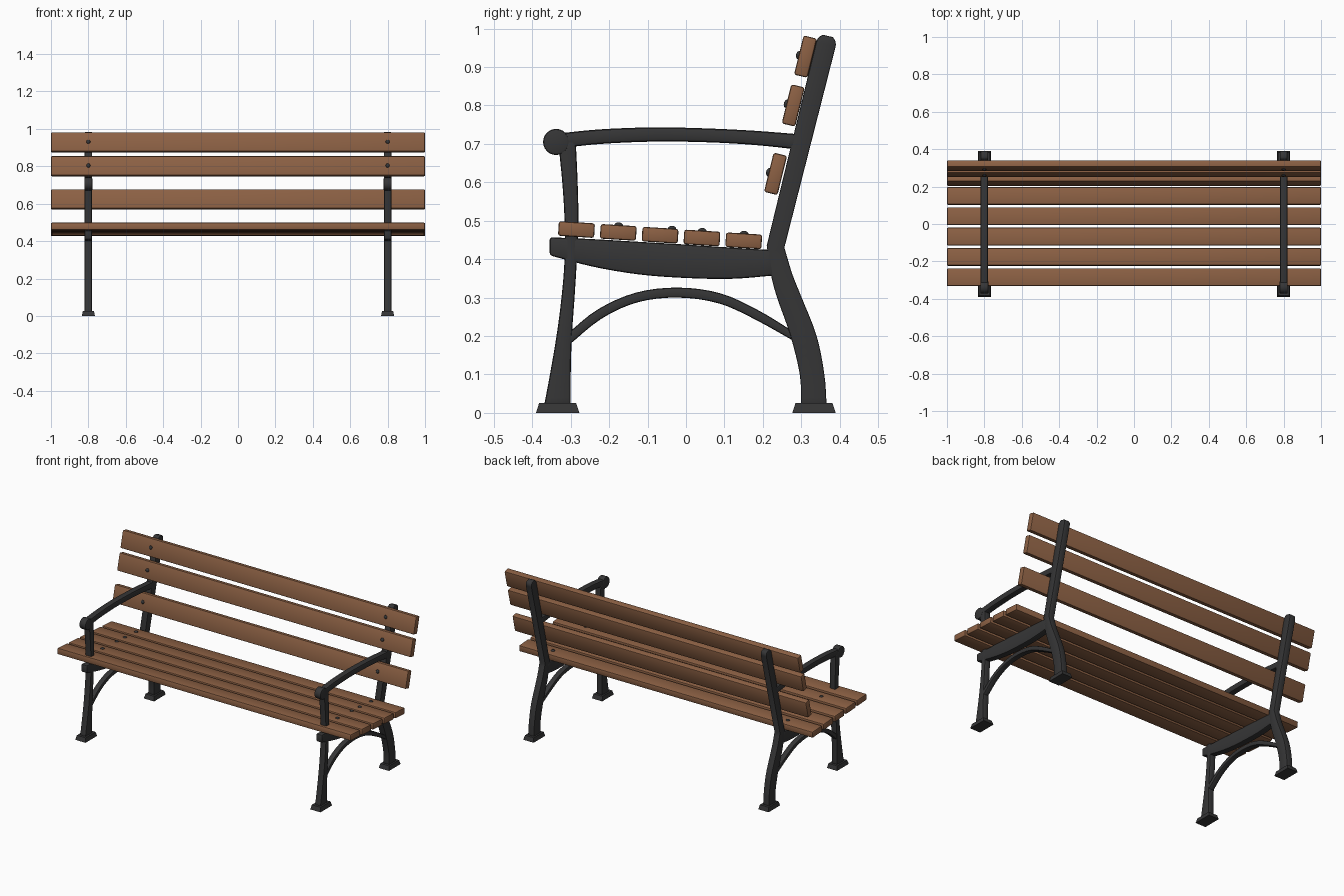
import bpy, bmesh, math
from mathutils import Vector, Matrix

if "Cube" in bpy.data.objects:
    bpy.data.objects.remove(bpy.data.objects["Cube"])

SIDE_X = 0.8      # distance of each iron frame from the middle


def material(name, rgb):
    m = bpy.data.materials.new(name)
    m.diffuse_color = (*rgb, 1)
    m.use_nodes = True
    m.node_tree.nodes["Principled BSDF"].inputs["Base Color"].default_value = m.diffuse_color
    return m


WOOD = material("brown wood", (0.26, 0.117, 0.057))
IRON = material("dark iron", (0.036, 0.036, 0.037))


def finish(name, bm, mat, bevel=0.0, segments=2, mirror=True):
    """Round the sharp edges, make the object and mirror it to the other side."""
    bmesh.ops.recalc_face_normals(bm, faces=bm.faces)
    if bevel:
        sharp = [e for e in bm.edges if e.calc_face_angle(0) > 0.75]
        bmesh.ops.bevel(bm, geom=sharp, offset=bevel, segments=segments,
                        profile=0.5, affect='EDGES', clamp_overlap=True)
    me = bpy.data.meshes.new(name)
    bm.to_mesh(me)
    bm.free()
    me.materials.append(mat)
    ob = bpy.data.objects.new(name, me)
    bpy.context.collection.objects.link(ob)
    bpy.ops.object.select_all(action='DESELECT')
    ob.select_set(True)
    bpy.context.view_layer.objects.active = ob
    bpy.ops.object.shade_smooth_by_angle(angle=math.radians(35))
    if mirror:
        ob.modifiers.new("mirror", 'MIRROR').use_clip = False
    return ob


def smooth(points, steps=4):
    """Catmull-Rom curve through (y, z) points."""
    p = [Vector(q) for q in points]
    p = [2 * p[0] - p[1]] + p + [2 * p[-1] - p[-2]]
    out = []
    for a, b, c, d in zip(p, p[1:], p[2:], p[3:]):
        for i in range(steps):
            t = i / steps
            out.append(0.5 * (2 * b + (c - a) * t + (2 * a - 5 * b + 4 * c - d) * t ** 2
                              + (3 * b - a - 3 * c + d) * t ** 3))
    return out + [p[-2]]


def bar(name, edge_a, edge_b, width=0.04, bevel=0.007):
    """Solid bar between two matching side-view edges, extruded along x."""
    bm = bmesh.new()
    rings = []
    for a, b in zip(edge_a, edge_b):
        rings.append([bm.verts.new((SIDE_X + s * width / 2, q[0], q[1]))
                      for s, q in ((-1, a), (1, a), (1, b), (-1, b))])
    for r, s in zip(rings, rings[1:]):
        for i in range(4):
            j = (i + 1) % 4
            bm.faces.new((r[i], r[j], s[j], s[i]))
    bm.faces.new(rings[0])
    bm.faces.new(rings[-1])
    return finish(name, bm, IRON, bevel)


# Back leg sweeping up into the leaning post with a rounded top
left = smooth([(0.300, 0.02), (0.296, 0.10), (0.272, 0.20), (0.237, 0.30), (0.221, 0.36), (0.21, 0.435)])
right = smooth([(0.366, 0.02), (0.360, 0.10), (0.340, 0.20), (0.301, 0.30), (0.277, 0.36), (0.256, 0.43)])
u = Vector((0.24, 0.97)).normalized()
n = Vector((u.y, -u.x))
for k in range(5):
    a = math.radians(15 * k)
    c = Vector((0.364, 0.959)) + u * 0.026 * math.sin(a)
    left.append(c - n * 0.026 * math.cos(a))
    right.append(c + n * 0.026 * math.cos(a))
bar("back_leg_and_post", left, right)

# Front leg rising through the seat to the armrest
bar("front_leg",
    smooth([(-0.369, 0.02), (-0.354, 0.10), (-0.337, 0.20), (-0.324, 0.30), (-0.316, 0.40),
            (-0.316, 0.50), (-0.322, 0.60), (-0.333, 0.71)]),
    smooth([(-0.300, 0.02), (-0.300, 0.10), (-0.297, 0.20), (-0.290, 0.30), (-0.284, 0.40),
            (-0.280, 0.50), (-0.282, 0.60), (-0.287, 0.71)]))

# Seat rail with a bowed underside
bar("seat_rail",
    smooth([(-0.355, 0.457), (-0.24, 0.452), (-0.12, 0.445), (0.0, 0.438), (0.12, 0.430), (0.235, 0.423)]),
    smooth([(-0.355, 0.410), (-0.24, 0.380), (-0.12, 0.360), (0.0, 0.351), (0.12, 0.349), (0.235, 0.358)]))

# Arched brace between the legs
bar("arched_brace",
    smooth([(-0.31, 0.205), (-0.23, 0.269), (-0.13, 0.313), (-0.02, 0.326), (0.09, 0.311), (0.19, 0.266), (0.29, 0.205)]),
    smooth([(-0.31, 0.172), (-0.22, 0.245), (-0.125, 0.288), (-0.02, 0.300), (0.085, 0.285), (0.18, 0.243), (0.30, 0.176)]),
    width=0.034, bevel=0.006)

# Armrest and its rounded scroll end
bar("armrest",
    smooth([(-0.335, 0.727), (-0.22, 0.738), (-0.08, 0.743), (0.06, 0.740), (0.18, 0.734), (0.295, 0.725)]),
    smooth([(-0.335, 0.688), (-0.22, 0.700), (-0.08, 0.706), (0.06, 0.704), (0.18, 0.697), (0.295, 0.685)]),
    bevel=0.009)
bm = bmesh.new()
bmesh.ops.create_cone(bm, cap_ends=True, segments=24, radius1=0.034, radius2=0.034, depth=0.044,
                      matrix=Matrix.Translation((SIDE_X, -0.338, 0.705)) @ Matrix.Rotation(math.pi / 2, 4, 'Y'))
finish("armrest_scroll", bm, IRON, 0.006)

# Flared feet
for name, y in (("front_foot", -0.334), ("back_foot", 0.333)):
    bm = bmesh.new()
    bmesh.ops.create_cube(bm, size=1)
    for v in bm.verts:
        k = 0.85 if v.co.z > 0 else 1
        v.co = (SIDE_X + v.co.x * 0.07 * k, y + v.co.y * 0.113 * k, (v.co.z + 0.5) * 0.026)
    finish(name, bm, IRON)


def slat(name, y, z, width, thick, tilt, bolt=0.0):
    """Plank along x; its outer face is local +z. bolt = offset across, None for no bolt."""
    frame = Matrix.Translation((0, y, z)) @ Matrix.Rotation(tilt, 4, 'X')
    bm = bmesh.new()
    bmesh.ops.create_cube(bm, size=1, matrix=frame @ Matrix.Diagonal((2, width, thick, 1)))
    finish(name, bm, WOOD, 0.006, mirror=False)
    if bolt is not None:
        bm = bmesh.new()
        bmesh.ops.create_uvsphere(bm, u_segments=12, v_segments=8, radius=1,
                                  matrix=frame @ Matrix.Translation((SIDE_X, bolt, thick / 2))
                                  @ Matrix.Diagonal((0.011, 0.011, 0.007, 1)))
        finish(name + "_bolt", bm, IRON)


# Seat slats, sloping gently to the back
for i in range(5):
    slat(f"seat_slat_{i + 1}", -0.285 + 0.1088 * i, 0.477 - 0.0073 * i, 0.094, 0.038,
         math.radians(-3.5), (None, 0, 0.03, 0, 0)[i])

# Backrest slats, leaning with the posts
for i, (y, z) in enumerate([(0.233, 0.622), (0.279, 0.800), (0.311, 0.927)]):
    slat(f"back_slat_{i + 1}", y, z, 0.105, 0.036, math.radians(90 - 13.8))
